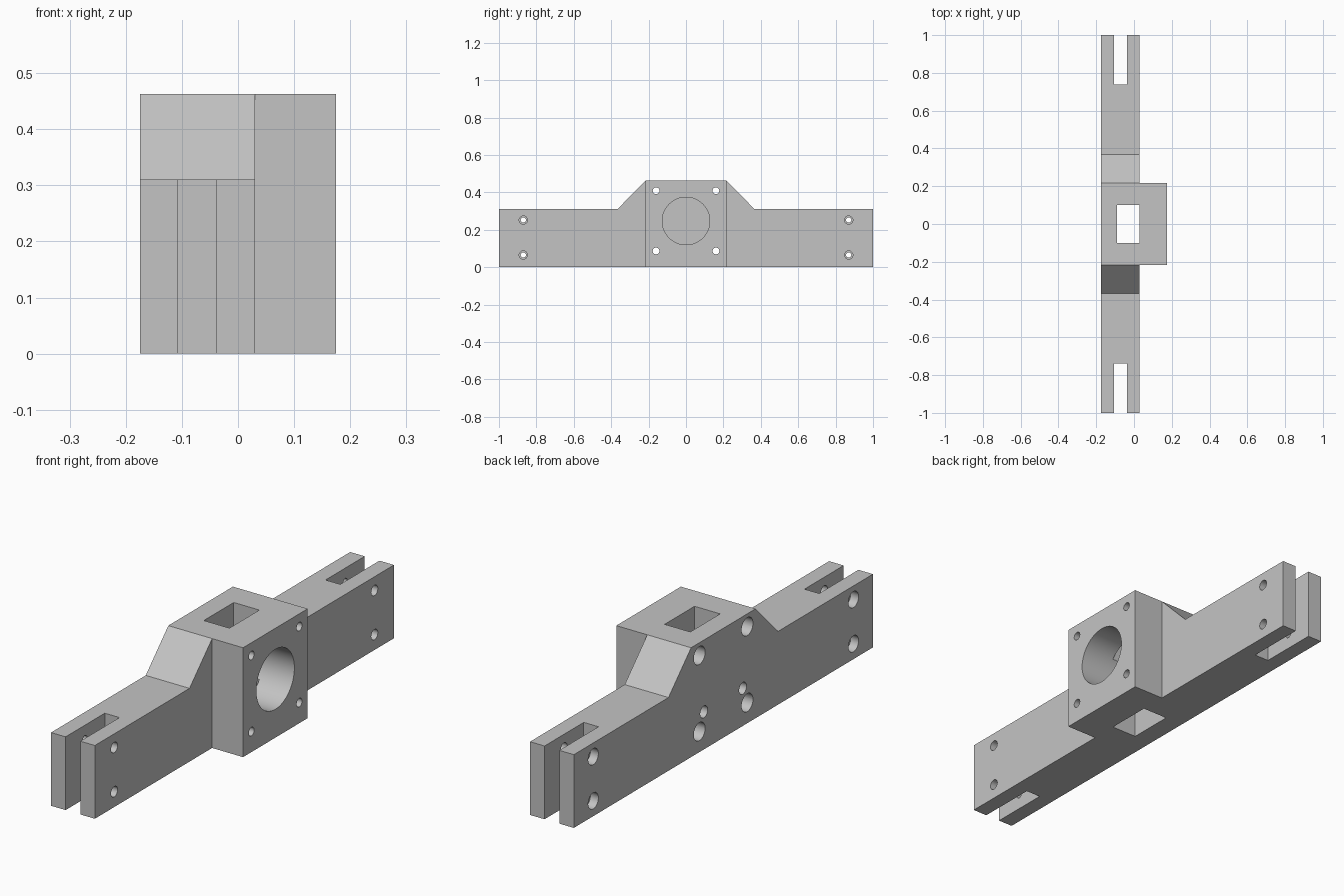
import bpy, bmesh, math
from mathutils import Matrix, Vector

if "Cube" in bpy.data.objects:
    bpy.data.objects.remove(bpy.data.objects["Cube"], do_unlink=True)

grey = bpy.data.materials.new("plain grey")
grey.use_nodes = True
colour = (0.55, 0.55, 0.55, 1)
grey.diffuse_color = colour
grey.node_tree.nodes["Principled BSDF"].inputs["Base Color"].default_value = colour

BACK, STEP, FACE = -0.175, 0.03, 0.175    # x of back plane, bar front, block front
TOP, BAR_TOP = 0.463, 0.31
BLOCK_Y = 0.216


def finish(name, bm):
    bmesh.ops.recalc_face_normals(bm, faces=bm.faces)
    mesh = bpy.data.meshes.new(name)
    bm.to_mesh(mesh)
    bm.free()
    mesh.materials.append(grey)
    obj = bpy.data.objects.new(name, mesh)
    bpy.context.collection.objects.link(obj)
    return obj


def box(name, low, high):
    low, high = Vector(low), Vector(high)
    bm = bmesh.new()
    bmesh.ops.create_cube(bm, size=1)
    bmesh.ops.scale(bm, vec=high - low, verts=bm.verts)
    bmesh.ops.translate(bm, vec=(low + high) / 2, verts=bm.verts)
    return finish(name, bm)


def rod(name, x0, x1, y, z, radius, sides=32):
    bm = bmesh.new()
    bmesh.ops.create_cone(bm, cap_ends=True, segments=sides, radius1=radius,
                          radius2=radius, depth=x1 - x0)
    bmesh.ops.transform(bm, verts=bm.verts, matrix=Matrix.Translation(
        ((x0 + x1) / 2, y, z)) @ Matrix.Rotation(math.pi / 2, 4, "Y"))
    return finish(name, bm)


def combine(target, tool, operation="DIFFERENCE"):
    mod = target.modifiers.new(operation.title(), "BOOLEAN")
    mod.operation, mod.solver, mod.object = operation, "EXACT", tool
    bpy.context.view_layer.objects.active = target
    bpy.ops.object.modifier_apply(modifier=mod.name)
    bpy.data.objects.remove(tool, do_unlink=True)


# Long bar with sloped shoulders, extruded from its side profile
half = [(1, 0), (1, BAR_TOP), (0.367, BAR_TOP), (BLOCK_Y, TOP)]
outline = half + [(-y, z) for y, z in reversed(half)]
bm = bmesh.new()
side = bm.faces.new([bm.verts.new((BACK, y, z)) for y, z in outline])
new = bmesh.ops.extrude_face_region(bm, geom=[side])["geom"]
bmesh.ops.translate(bm, vec=(STEP - BACK, 0, 0),
                    verts=[v for v in new if isinstance(v, bmesh.types.BMVert)])
body = finish("mounting_bracket", bm)

# Central square block
combine(body, box("block", (-0.05, -BLOCK_Y, 0), (FACE, BLOCK_Y, TOP)), "UNION")

# Large blind bore and vertical window
combine(body, rod("bore", -0.09, 0.3, 0, 0.247, 0.127, 64))
combine(body, box("window", (-0.09, -0.1, -0.1), (STEP, 0.1, 0.6)))

for s in (-1, 1):
    # Fork slot at the bar end
    ends = sorted((s * 0.738, s * 1.1))
    combine(body, box("fork_slot", (-0.107, ends[0], -0.1), (-0.038, ends[1], 0.5)))
    # Fork bolt holes, recessed on the back
    for z in (0.065, 0.252):
        combine(body, rod("bolt_hole", -0.3, -0.07, s * 0.87, z, 0.014))
        combine(body, rod("bolt_clearance", -0.07, 0.1, s * 0.87, z, 0.022))
        combine(body, rod("bolt_recess", -0.3, -0.138, s * 0.87, z, 0.034))
    # Block corner holes with deep recesses on the back
    for z in (0.087, 0.409):
        combine(body, rod("corner_hole", -0.3, 0.3, s * 0.16, z, 0.018))
        combine(body, rod("corner_recess", -0.3, -0.06, s * 0.16, z, 0.038))
    # Small blind holes in the back
    combine(body, rod("blind_hole", -0.3, -0.08, s * 0.13, 0.159, 0.025))

bpy.ops.object.select_all(action="DESELECT")
body.select_set(True)
bpy.context.view_layer.objects.active = body
bpy.ops.object.shade_smooth_by_angle(angle=math.radians(30))
